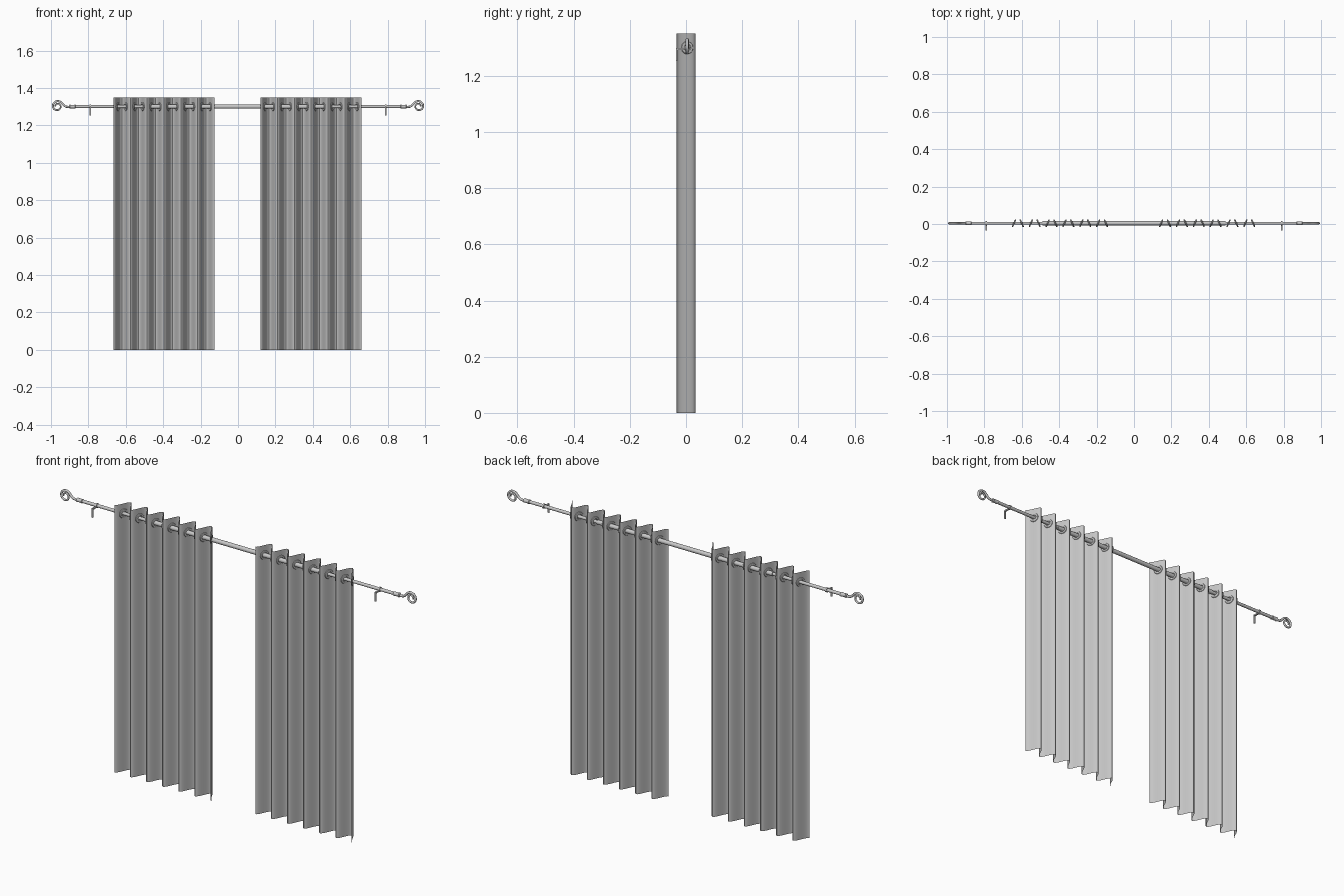
import bpy, bmesh, math
from mathutils import Matrix, Vector

if "Cube" in bpy.data.objects:
    bpy.data.objects.remove(bpy.data.objects["Cube"])

ROD_Y, ROD_Z = 0.004, 1.30
PERIOD, DEPTH, FOLDS = 0.09, 0.033, 6
TOP = 1.35


def material(name, value):
    m = bpy.data.materials.new(name)
    m.diffuse_color = (value, value, value, 1)
    m.use_nodes = True
    m.node_tree.nodes["Principled BSDF"].inputs["Base Color"].default_value = m.diffuse_color
    return m


FABRIC = material("grey fabric", 0.56)
METAL = material("grey metal", 0.58)


def add_object(name, bm, mat, smooth=True):
    me = bpy.data.meshes.new(name)
    for f in bm.faces:
        f.smooth = smooth
    bm.to_mesh(me)
    bm.free()
    me.materials.append(mat)
    ob = bpy.data.objects.new(name, me)
    bpy.context.collection.objects.link(ob)
    if smooth:
        bpy.ops.object.select_all(action='DESELECT')
        ob.select_set(True)
        bpy.context.view_layer.objects.active = ob
        bpy.ops.object.shade_smooth_by_angle(angle=math.radians(40))
    return ob


def lathe_x(name, profile, mat, segments=20):
    """Revolve (x, radius) points around the rod axis."""
    bm = bmesh.new()
    rings = []
    for x, r in profile:
        rings.append([bm.verts.new((x, ROD_Y + r * math.cos(a), ROD_Z + r * math.sin(a)))
                      for a in (2 * math.pi * i / segments for i in range(segments))])
    for a, b in zip(rings, rings[1:]):
        for i in range(segments):
            j = (i + 1) % segments
            bm.faces.new((a[i], a[j], b[j], b[i]))
    bm.faces.new(rings[0])
    bm.faces.new(rings[-1])
    bmesh.ops.recalc_face_normals(bm, faces=bm.faces)
    return add_object(name, bm, mat)


def curtain(name, x0):
    """Thin pleated sheet that starts and ends at the front."""
    bm = bmesh.new()
    n = 16 * FOLDS
    cols = []
    for i in range(n + 1):
        t = i / 16
        y = -DEPTH * math.cos(2 * math.pi * t)
        cols.append([bm.verts.new((x0 + t * PERIOD, y, z)) for z in (0, TOP)])
    for a, b in zip(cols, cols[1:]):
        bm.faces.new((a[0], b[0], b[1], a[1]))
    add_object(name, bm, FABRIC)


def grommets(name, x0):
    """One flat ring wherever the rod passes through the sheet."""
    bm = bmesh.new()
    slope = math.atan(DEPTH * 2 * math.pi / PERIOD)
    major, seg, sides = 0.0175, 20, 8
    for k in range(2 * FOLDS):
        sign = 1 if k % 2 == 0 else -1
        x = x0 + PERIOD * (0.25 + 0.5 * k) + sign * ROD_Y / math.tan(slope)
        rot = Matrix.Rotation(sign * slope, 3, 'Z')
        centre = Vector((x, ROD_Y, ROD_Z))
        rings = []
        for i in range(seg):
            a = 2 * math.pi * i / seg
            ring = []
            for j in range(sides):
                b = 2 * math.pi * j / sides
                r = major + 0.0055 * math.cos(b)
                p = Vector((r * math.cos(a), 0.004 * math.sin(b), r * math.sin(a)))
                ring.append(bm.verts.new(rot @ p + centre))
            rings.append(ring)
        for i in range(seg):
            a, b = rings[i], rings[(i + 1) % seg]
            for j in range(sides):
                m = (j + 1) % sides
                bm.faces.new((a[j], a[m], b[m], b[j]))
    bmesh.ops.recalc_face_normals(bm, faces=bm.faces)
    add_object(name, bm, METAL)


def tube(name, points, radius, mat, taper=1.0):
    """Round bar along a path, with optional taper to its end."""
    cu = bpy.data.curves.new(name, 'CURVE')
    cu.dimensions = '3D'
    cu.bevel_depth = radius
    cu.bevel_resolution = 3
    cu.use_fill_caps = True
    sp = cu.splines.new('POLY')
    sp.points.add(len(points) - 1)
    for i, p in enumerate(points):
        sp.points[i].co = (*p, 1)
        sp.points[i].radius = 1 + (taper - 1) * i / (len(points) - 1)
    sp.use_smooth = True
    cu.materials.append(mat)
    ob = bpy.data.objects.new(name, cu)
    bpy.context.collection.objects.link(ob)


def box(bm, centre, size):
    m = Matrix.Translation(centre) @ Matrix.Diagonal((*size, 1))
    bmesh.ops.create_cube(bm, size=1, matrix=m)


# Curtains and their rings
for side, x0 in (("left", -0.666), ("right", 0.121)):
    curtain(side + "_curtain", x0)
    grommets(side + "_grommets", x0)

# Telescopic rod: wide middle tube, thinner ends
lathe_x("rod", [(-0.89, 0.008), (-0.49, 0.008), (-0.49, 0.011),
                (0.49, 0.011), (0.49, 0.008), (0.89, 0.008)], METAL)

for side, s in (("left", -1), ("right", 1)):
    # Collar between rod and finial
    lathe_x(side + "_collar", [(s * x, r) for x, r in (
        (0.868, 0.008), (0.871, 0.011), (0.878, 0.0095), (0.894, 0.0095),
        (0.899, 0.011), (0.902, 0.007))], METAL)

    # Scroll finial: short neck, then a spiral curling over the top
    path = [(0.895, 1.300), (0.908, 1.2985), (0.920, 1.300), (0.930, 1.306)]
    for i in range(41):
        t = i / 40
        a = math.radians(152 - 520 * t)
        r = 0.0295 - 0.019 * t
        path.append((0.9655 + r * math.cos(a), 1.302 + r * math.sin(a)))
    tube(side + "_finial", [(s * x, ROD_Y, z) for x, z in path], 0.0062, METAL, 0.65)

    # Wall bracket: ring on the rod, arm and hanging plate
    lathe_x(side + "_bracket_ring", [(s * 0.786, 0.0115), (s * 0.794, 0.0115)], METAL)
    bm = bmesh.new()
    box(bm, (s * 0.79, -0.0155, 1.296), (0.008, 0.039, 0.007))
    box(bm, (s * 0.79, -0.0325, 1.2765), (0.008, 0.005, 0.046))
    add_object(side + "_bracket", bm, METAL, smooth=False)
